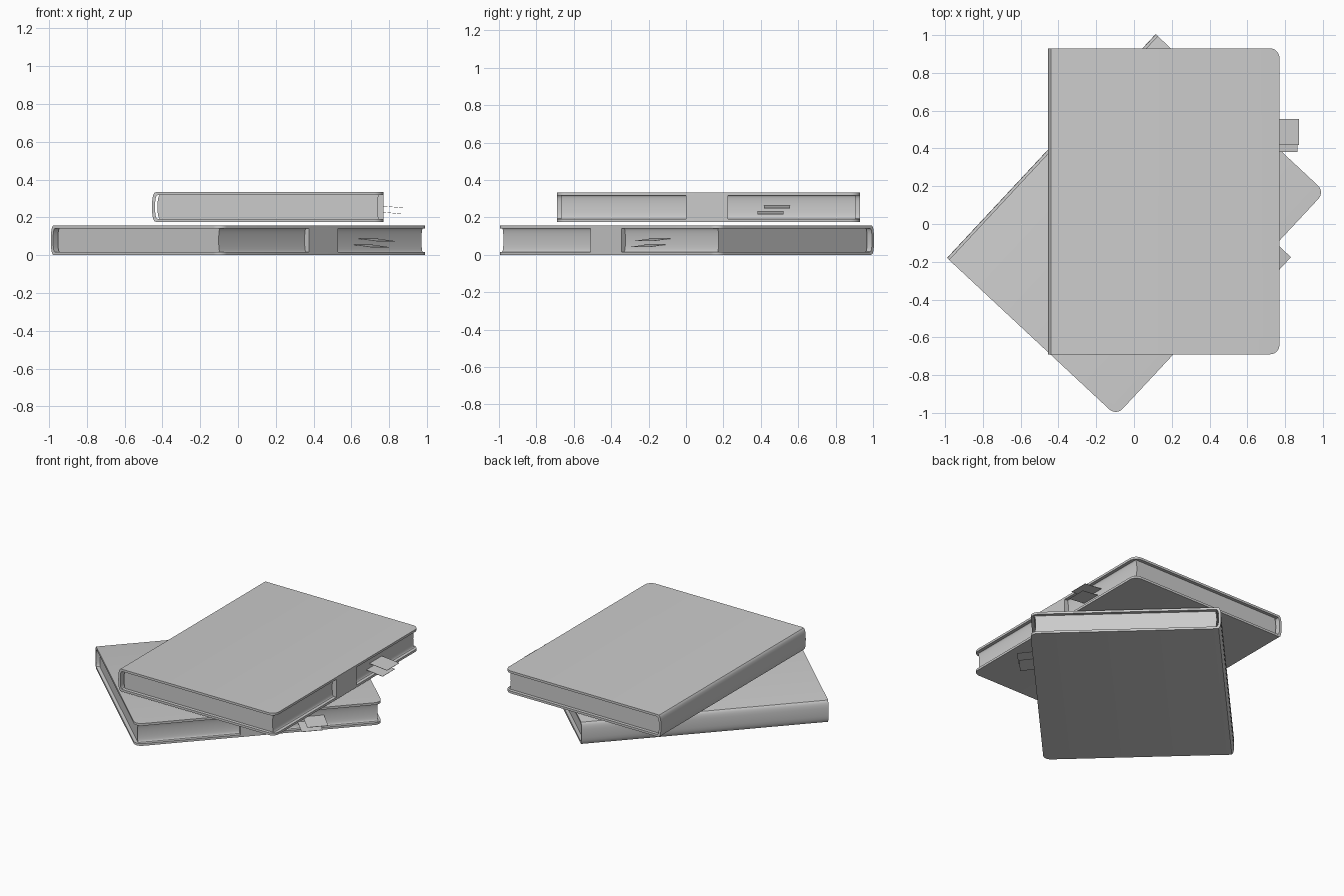
import bpy, bmesh, math
from mathutils import Matrix, Vector

cube = bpy.data.objects.get("Cube")
if cube:
    bpy.data.objects.remove(cube, do_unlink=True)

grey = bpy.data.materials.new("soft_grey")
grey.use_nodes = True
colour = (0.6, 0.6, 0.6, 1)
grey.diffuse_color = colour
grey.node_tree.nodes["Principled BSDF"].inputs["Base Color"].default_value = colour

LENGTH, HALF_W, HEIGHT, BOARD = 1.62, 0.6125, 0.158, 0.016


def finish(name, bm, place):
    """Turn a bmesh into a placed object with sharp-edged smooth shading."""
    bmesh.ops.recalc_face_normals(bm, faces=bm.faces)
    mesh = bpy.data.meshes.new(name)
    bm.to_mesh(mesh)
    bm.free()
    mesh.materials.append(grey)
    obj = bpy.data.objects.new(name, mesh)
    obj.matrix_world = place
    bpy.context.collection.objects.link(obj)
    bpy.ops.object.select_all(action='DESELECT')
    obj.select_set(True)
    bpy.context.view_layer.objects.active = obj
    bpy.ops.object.shade_smooth_by_angle(angle=math.radians(32))
    return obj


def extrude_profile(points, y0, y1):
    """Extrude an x-z outline along y."""
    bm = bmesh.new()
    face = bm.faces.new([bm.verts.new((x, y0, z)) for x, z in points])
    out = bmesh.ops.extrude_face_region(bm, geom=[face])
    moved = [v for v in out["geom"] if isinstance(v, bmesh.types.BMVert)]
    bmesh.ops.translate(bm, verts=moved, vec=(0, y1 - y0, 0))
    return bm


def bulge(x_edge, depth, z0, z1, power, steps=12):
    """Curve from z0 to z1 that swells by depth towards -x."""
    pts = []
    for i in range(steps + 1):
        a = math.pi * i / steps
        c = math.cos(a)
        z = (z0 + z1) / 2 - (z1 - z0) / 2 * math.copysign(abs(c) ** power, c)
        pts.append((x_edge - depth * math.sin(a) ** power, z))
    return pts


def book(prefix, place):
    # Case: two boards joined by a rounded spine
    outer = bulge(-0.588, 0.0245, 0, HEIGHT, 0.75)
    inner = bulge(-0.58, 0.0165, BOARD, HEIGHT - BOARD, 0.75)
    outline = ([(HALF_W, 0)] + outer + [(HALF_W, HEIGHT), (HALF_W, HEIGHT - BOARD)]
               + inner[::-1] + [(HALF_W, BOARD)])
    bm = extrude_profile(outline, -LENGTH / 2, LENGTH / 2)
    corners = [e for e in bm.edges
               if all(v.co.x > HALF_W - 0.001 for v in e.verts)
               and abs(e.verts[0].co.y - e.verts[1].co.y) < 0.001
               and abs(e.calc_length() - BOARD) < 0.001]
    bmesh.ops.bevel(bm, geom=corners, offset=0.05, segments=7,
                    profile=0.5, affect='EDGES')
    finish(prefix + "_cover", bm, place)

    # Page block with rounded back and slightly hollow fore edge
    back = bulge(-0.572, 0.012, BOARD, HEIGHT - BOARD, 1)
    fore = bulge(0.59, 0.01, BOARD, HEIGHT - BOARD, 1)
    bm = extrude_profile(back + fore[::-1], -0.787, 0.787)
    finish(prefix + "_pages", bm, place)

    # Closing strap across the fore edge
    strap = [(0.57, 0.004), (HALF_W, 0.004),
             (HALF_W, HEIGHT - 0.004), (0.57, HEIGHT - 0.004)]
    finish(prefix + "_strap", extrude_profile(strap, -0.12, 0.105), place)

    # Two thin page markers
    for name, tip, y, z in (("upper", 0.717, 0.297, 0.073),
                            ("lower", 0.707, 0.262, 0.041)):
        sheet = [(0.56, z + 0.015), (tip, z), (tip, z + 0.002), (0.56, z + 0.017)]
        bm = extrude_profile(sheet, y, y + 0.138)
        finish(prefix + "_" + name + "_marker", bm, place)


book("bottom_book", Matrix.Translation((0.01, -0.005, 0))
     @ Matrix.Rotation(math.radians(-43), 4, 'Z'))
book("top_book", Matrix.Translation((0.1575, 0.12, 0.176)))
